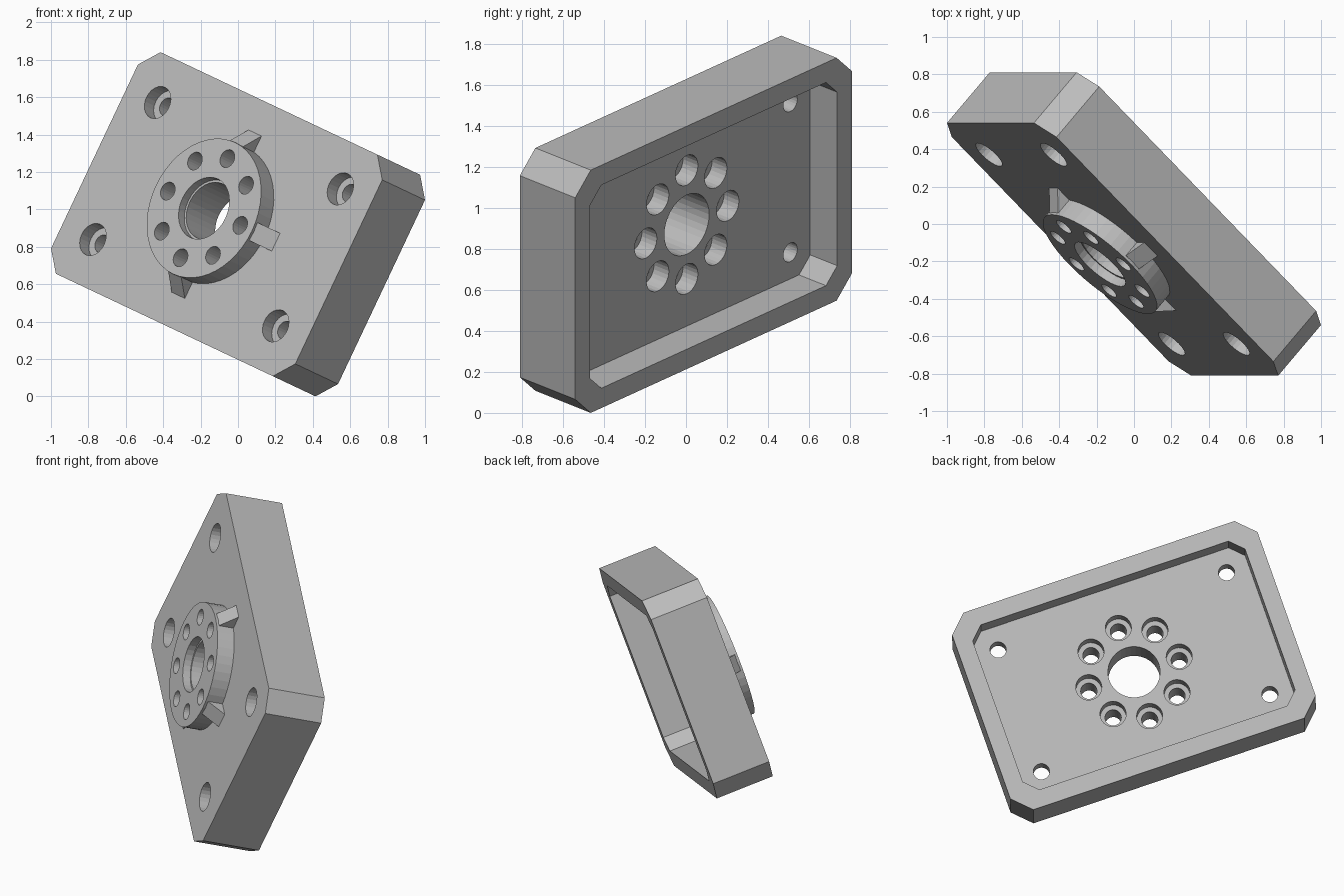
import bpy, bmesh, math
from mathutils import Matrix, Vector

if "Cube" in bpy.data.objects:
    bpy.data.objects.remove(bpy.data.objects["Cube"])

# Local frame: X along the long side, Y along the short side, Z out of the front face
THICK, FLOOR, DISC_H = 0.37, -0.19, 0.11
SEG = 32


def prism(name, pts, z0, z1):
    """Extrude a closed 2D outline from z0 to z1."""
    bm = bmesh.new()
    face = bm.faces.new([bm.verts.new((x, y, z0)) for x, y in pts])
    ext = bmesh.ops.extrude_face_region(bm, geom=[face])
    verts = [v for v in ext["geom"] if isinstance(v, bmesh.types.BMVert)]
    bmesh.ops.translate(bm, verts=verts, vec=(0, 0, z1 - z0))
    bmesh.ops.recalc_face_normals(bm, faces=bm.faces)
    mesh = bpy.data.meshes.new(name)
    bm.to_mesh(mesh)
    bm.free()
    ob = bpy.data.objects.new(name, mesh)
    bpy.context.collection.objects.link(ob)
    return ob


def octagon(a, b, c):
    """Rectangle of half sizes a, b with corners cut by c."""
    return [(a, -b + c), (a, b - c), (a - c, b), (-a + c, b),
            (-a, b - c), (-a, -b + c), (-a + c, -b), (a - c, -b)]


def circle(r, x=0.0, y=0.0, n=SEG):
    return [(x + r * math.cos(2 * math.pi * i / n),
             y + r * math.sin(2 * math.pi * i / n)) for i in range(n)]


def combine(target, tool, operation):
    mod = target.modifiers.new("combine", "BOOLEAN")
    mod.operation, mod.solver, mod.object = operation, "EXACT", tool
    bpy.context.view_layer.objects.active = target
    bpy.ops.object.modifier_apply(modifier=mod.name)
    bpy.data.objects.remove(tool)


# Chamfered plate with a tray recess in the back
plate = prism("mounting_plate", octagon(0.989, 0.655, 0.111), -THICK, 0)
combine(plate, prism("recess_cutter", octagon(0.882, 0.548, 0.08), -0.5, FLOOR), "DIFFERENCE")

# Raised round boss on the front
combine(plate, prism("boss", circle(0.389, n=48), -0.05, DISC_H), "UNION")

# Four sloped ribs around the boss
rib_profile = [(0.36, -0.02), (0.48, -0.02), (0.48, 0), (0.387, 0.095), (0.36, 0.095)]
for k in range(4):
    rib = prism("rib", rib_profile, -0.053, 0.053)
    rib.data.transform(Matrix.Rotation(k * math.pi / 2, 4, "Z") @ Matrix.Rotation(math.pi / 2, 4, "X"))
    combine(plate, rib, "UNION")

# Central bore with a shallow step at the front
combine(plate, prism("bore_cutter", circle(0.16), -0.5, 0.5), "DIFFERENCE")
combine(plate, prism("step_cutter", circle(0.173), DISC_H - 0.05, 0.5), "DIFFERENCE")

# Ring of eight bolt holes, counterbored from the back
for k in range(8):
    a = k * math.pi / 4
    x, y = 0.293 * math.cos(a), 0.293 * math.sin(a)
    combine(plate, prism("bolt_cutter", circle(0.05, x, y, 24), -0.5, 0.5), "DIFFERENCE")
    combine(plate, prism("bolt_seat_cutter", circle(0.08, x, y, 24), -0.5, FLOOR + 0.1), "DIFFERENCE")

# Corner mounting holes, counterbored from the front
for x in (-0.74, 0.74):
    for y in (-0.405, 0.405):
        combine(plate, prism("corner_cutter", circle(0.05, x, y, 24), -0.5, 0.5), "DIFFERENCE")
        combine(plate, prism("corner_seat_cutter", circle(0.09, x, y, 24), -0.08, 0.5), "DIFFERENCE")

# Tilt the whole part into its pose
up = Vector((0.427, 0, 0.904)).normalized()
side = Vector((0.659, -0.683, -0.3145))
side = (side - up * side.dot(up)).normalized()
out = side.cross(up)
pose = Matrix((side, up, out)).transposed().to_4x4()
pose.translation = (-0.114, -0.128, 0.979)
plate.data.transform(pose)

# Centre on x and y and stand on z = 0
co = [v.co for v in plate.data.vertices]
lo = [min(c[i] for c in co) for i in range(3)]
hi = [max(c[i] for c in co) for i in range(3)]
plate.data.transform(Matrix.Translation((-(lo[0] + hi[0]) / 2, -(lo[1] + hi[1]) / 2, -lo[2])))

# Plain grey metal
grey = bpy.data.materials.new("grey_metal")
grey.diffuse_color = (0.5, 0.5, 0.5, 1)
grey.use_nodes = True
grey.node_tree.nodes["Principled BSDF"].inputs["Base Color"].default_value = grey.diffuse_color
plate.data.materials.clear()
plate.data.materials.append(grey)
for p in plate.data.polygons:
    p.material_index = 0
    p.use_smooth = False
